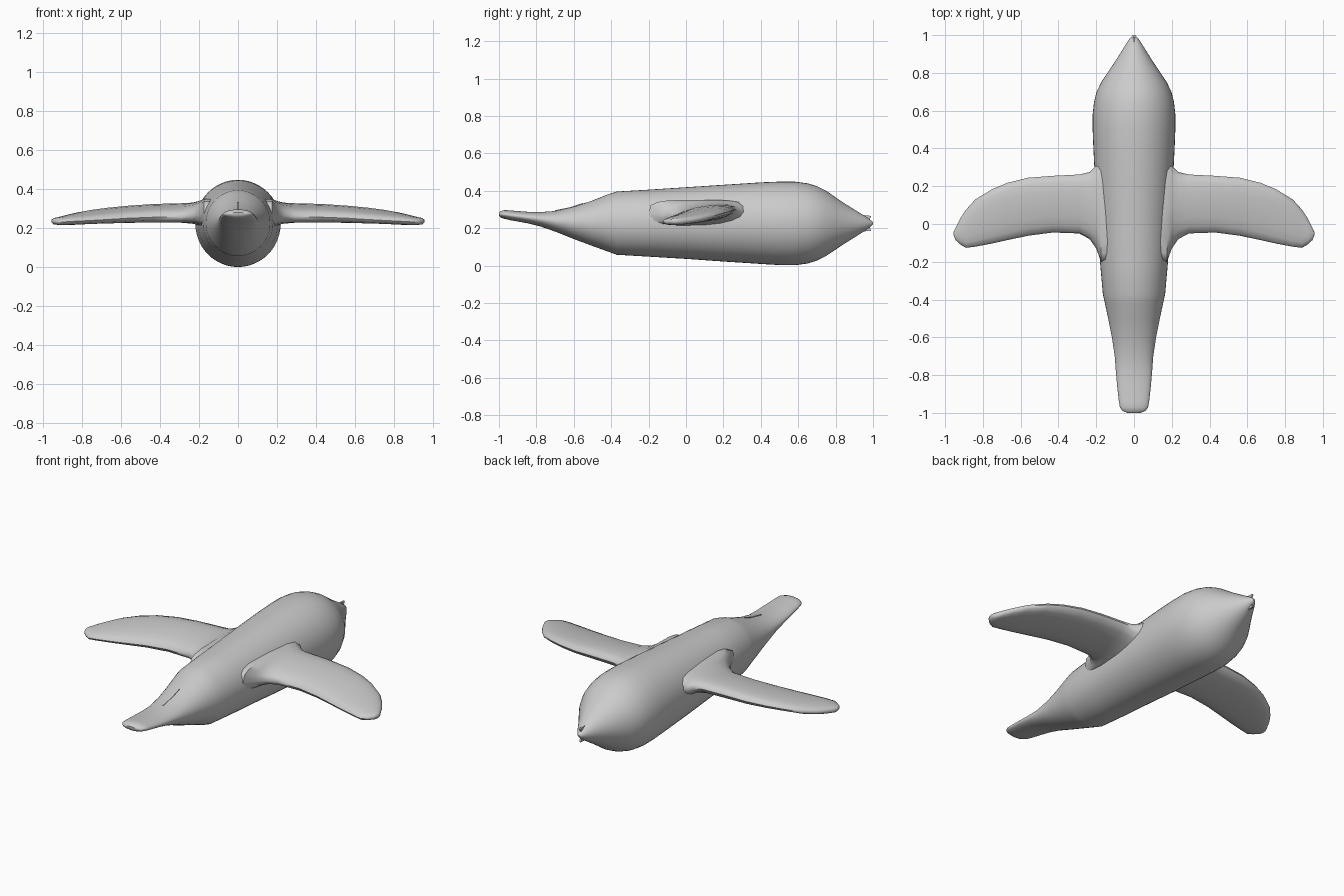
import bpy, bmesh, math

if "Cube" in bpy.data.objects:
    bpy.data.objects.remove(bpy.data.objects["Cube"])

grey = bpy.data.materials.new("light_grey")
grey.diffuse_color = (0.6, 0.6, 0.6, 1)
grey.use_nodes = True
grey.node_tree.nodes["Principled BSDF"].inputs["Base Color"].default_value = grey.diffuse_color


def finish(name, bm, angle=40):
    bmesh.ops.recalc_face_normals(bm, faces=bm.faces[:])
    mesh = bpy.data.meshes.new(name)
    bm.to_mesh(mesh)
    bm.free()
    ob = bpy.data.objects.new(name, mesh)
    bpy.context.collection.objects.link(ob)
    mesh.materials.append(grey)
    bpy.ops.object.select_all(action='DESELECT')
    ob.select_set(True)
    bpy.context.view_layer.objects.active = ob
    bpy.ops.object.shade_smooth_by_angle(angle=math.radians(angle))
    return ob


def loft(name, rings, angle=40):
    """Skin a list of equal-length point rings and cap both ends."""
    bm = bmesh.new()
    loops = [[bm.verts.new(p) for p in ring] for ring in rings]
    n = len(loops[0])
    for a, b in zip(loops, loops[1:]):
        for i in range(n):
            j = (i + 1) % n
            bm.faces.new((a[i], a[j], b[j], b[i]))
    bm.faces.new(loops[0])
    bm.faces.new(loops[-1])
    return finish(name, bm, angle)


def curve(v, power):
    return math.copysign(abs(v) ** power, v)


# Body: y, half width, bottom z, top z
BODY = [
    (-1.0, .035, .268, .282), (-.99, .06, .256, .292), (-.97, .075, .25, .297),
    (-.94, .08, .243, .295), (-.85, .09, .227, .288), (-.78, .096, .21, .286),
    (-.7, .102, .182, .292), (-.6, .117, .142, .315), (-.5, .137, .105, .348),
    (-.42, .154, .076, .38), (-.37, .165, .058, .396), (-.2, .18, .048, .406),
    (0, .192, .036, .419), (.2, .205, .022, .432), (.4, .215, .009, .445),
    (.5, .219, .003, .449), (.58, .219, .002, .449), (.65, .211, .011, .44),
    (.7, .198, .027, .425), (.75, .174, .052, .40), (.8, .141, .086, .365),
    (.85, .107, .119, .331), (.9, .075, .15, .30), (.95, .044, .182, .269),
    (.98, .024, .203, .249), (1.0, .006, .22, .232)]
SIDES = 48
rings = []
for y, w, lo, hi in BODY:
    angles = [2 * math.pi * i / SIDES for i in range(SIDES)]
    rings.append([(w * math.cos(a), y, (lo + hi) / 2 + (hi - lo) / 2 * math.sin(a))
                  for a in angles])
loft("body", rings)

# Wings: x, front y, back y, bottom z, top z, tilt of the section
WING = [
    (.12, -.2, .33, .21, .352, 0), (.175, -.2, .33, .21, .352, 0),
    (.2, -.13, .31, .212, .345, .01), (.235, -.08, .275, .22, .336, .015),
    (.29, -.05, .262, .225, .333, .02), (.43, -.045, .255, .226, .329, .02),
    (.56, -.062, .245, .225, .32, .02), (.67, -.085, .218, .222, .309, .02),
    (.75, -.103, .185, .22, .298, .018), (.84, -.12, .13, .216, .281, .012),
    (.89, -.126, .075, .215, .268, .008), (.92, -.108, .03, .216, .26, .005),
    (.945, -.085, -.02, .221, .253, 0), (.955, -.06, -.04, .23, .245, 0)]
for side, label in ((1, "right"), (-1, "left")):
    rings = []
    for x, y0, y1, lo, hi, tilt in WING:
        power = .55 if x < .18 else .85
        ring = []
        for i in range(16):
            a = 2 * math.pi * i / 16
            c, s = curve(math.cos(a), power), curve(math.sin(a), power)
            z = (lo + hi) / 2 + ((hi - lo) / 2 - tilt * .5) * s + tilt * c
            ring.append((side * x, (y0 + y1) / 2 + (y1 - y0) / 2 * c, z))
        rings.append(ring)
    loft(label + "_wing", rings, 50)


def plate(name, outline, thick):
    """Thin upright plate on the centre line from (y, z) points."""
    loft(name, [[(s * thick / 2, y, z) for y, z in outline] for s in (-1, 1)], 30)


# Small crest on the front and pointed nibs at the rear tip
plate("front_ridge", [(-.7, .28), (-.7, .296), (-.62, .312), (-.55, .335), (-.55, .31)], .008)
for sign, label in ((1, "upper"), (-1, "lower")):
    plate(label + "_rear_nib",
          [(.92, .226 + sign * .05), (.96, .226 + sign * .042),
           (.99, .226 + sign * .04), (.978, .226 + sign * .01)], .009)
